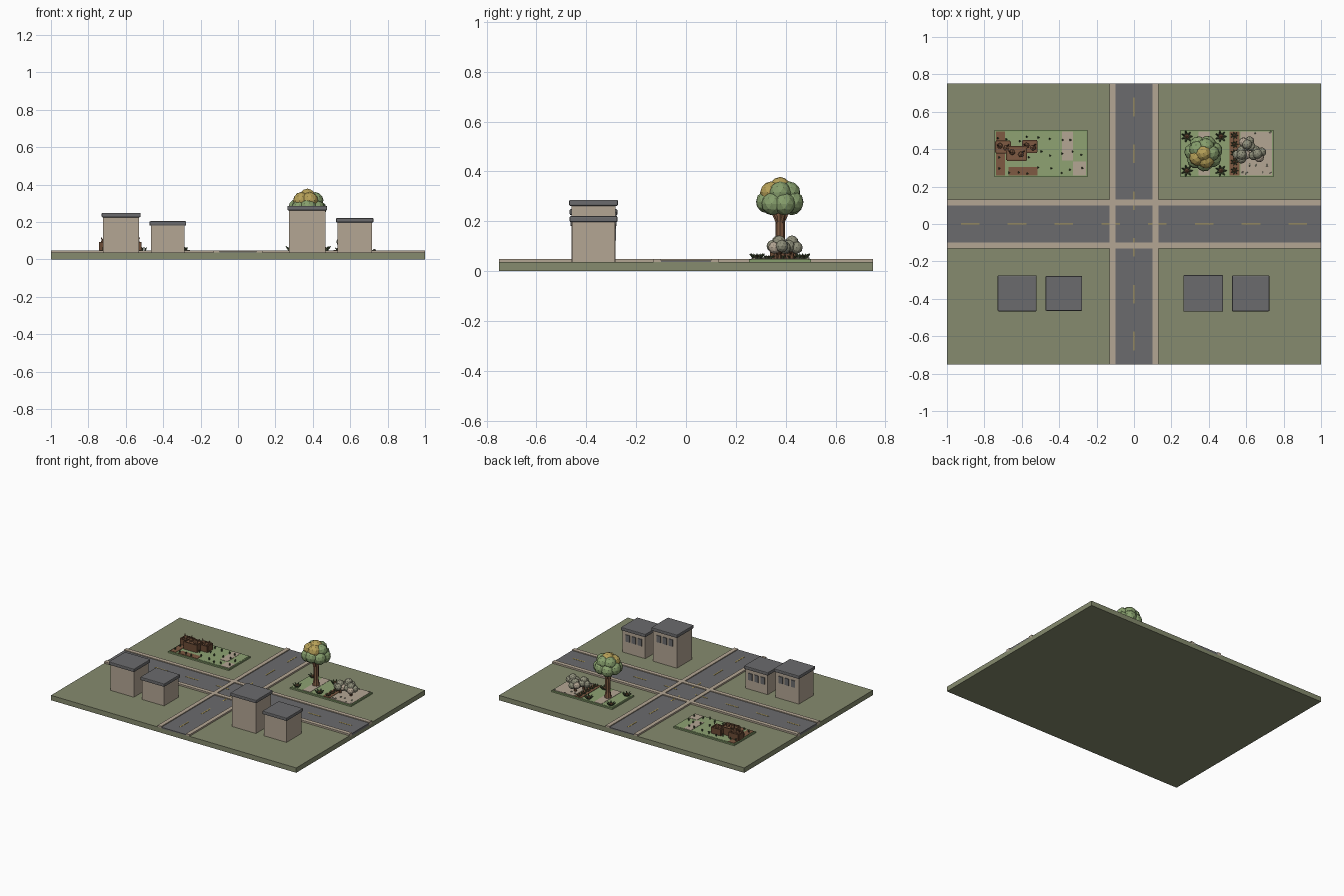
import bpy, bmesh, math, random
from mathutils import Vector, Matrix

random.seed(4)
if "Cube" in bpy.data.objects:
    bpy.data.objects.remove(bpy.data.objects["Cube"], do_unlink=True)


def material(name, rgb):
    """Flat material from an sRGB colour in 0-255."""
    lin = [((c / 255 + 0.055) / 1.055) ** 2.4 for c in rgb] + [1]
    m = bpy.data.materials.new(name)
    m.use_nodes = True
    m.diffuse_color = lin
    m.node_tree.nodes["Principled BSDF"].inputs["Base Color"].default_value = lin
    return m


GRASS = material("olive_grass", (134, 139, 110))
ROAD = material("asphalt_grey", (107, 107, 109))
STONE = material("beige_stone", (180, 166, 148))
YELLOW = material("ochre_yellow", (182, 160, 88))
LAWN = material("lawn_green", (142, 162, 114))
SOIL = material("soil_brown", (126, 90, 66))
LEAF = material("leaf_green", (134, 158, 108))
DARK = material("dark_foliage", (78, 92, 62))
SHRUB = material("grey_shrub", (142, 142, 122))
WOOD = material("dark_wood", (108, 76, 54))


class Part:
    """Collects primitives into one flat-shaded object."""

    def __init__(self, name, *mats):
        self.name, self.mats, self.bm = name, mats, bmesh.new()

    def tag(self, verts, mat):
        for f in {f for v in verts for f in v.link_faces}:
            f.material_index = mat

    def box(self, x0, x1, y0, y1, z0, z1, mat=0):
        m = Matrix.Translation(((x0 + x1) / 2, (y0 + y1) / 2, (z0 + z1) / 2))
        m = m @ Matrix.Diagonal((x1 - x0, y1 - y0, z1 - z0, 1))
        self.tag(bmesh.ops.create_cube(self.bm, size=1, matrix=m)["verts"], mat)

    def ball(self, at, r, squash=1.0, mat=0, detail=2):
        m = Matrix.Translation(at) @ Matrix.Rotation(random.uniform(0, 3), 4, 'Z')
        m = m @ Matrix.Diagonal((1, 1, squash, 1))
        new = bmesh.ops.create_icosphere(self.bm, subdivisions=detail, radius=r, matrix=m)
        self.tag(new["verts"], mat)

    def rod(self, a, b, r0, r1, sides=6, mat=0):
        a, b = Vector(a), Vector(b)
        rot = (b - a).to_track_quat('Z', 'Y').to_matrix().to_4x4()
        new = bmesh.ops.create_cone(self.bm, cap_ends=True, segments=sides, radius1=r0, radius2=r1,
                                    depth=(b - a).length, matrix=Matrix.Translation((a + b) / 2) @ rot)
        self.tag(new["verts"], mat)

    def finish(self, bevel=0):
        me = bpy.data.meshes.new(self.name)
        self.bm.to_mesh(me)
        self.bm.free()
        for m in self.mats:
            me.materials.append(m)
        ob = bpy.data.objects.new(self.name, me)
        bpy.context.scene.collection.objects.link(ob)
        if bevel:
            mod = ob.modifiers.new("Bevel", 'BEVEL')
            mod.width, mod.segments = bevel, 2
        return ob


G = 0.036      # ground level
P = 0.048      # plot level

# Ground slab
p = Part("ground", GRASS)
p.box(-1, 1, -0.75, 0.75, 0, G)
p.finish()

# Crossing roads with kerbside pavements
p = Part("roads", ROAD)
p.box(-1, 1, -0.1, 0.1, G - 0.01, 0.042)
p.box(-0.1, 0.1, -0.75, 0.75, G - 0.01, 0.0415)
p.finish()
p = Part("pavements", STONE)
for s in (-1, 1):
    p.box(-1, 1, s * 0.115 - 0.015, s * 0.115 + 0.015, G - 0.01, 0.048)
    p.box(s * 0.115 - 0.015, s * 0.115 + 0.015, -0.75, 0.75, G - 0.01, 0.0478)
p.finish()

# Lane dashes
p = Part("lane_dashes", YELLOW)
for i in range(8):
    c = -0.875 + i * 0.25
    p.box(c - 0.05, c + 0.05, -0.004, 0.004, 0.04, 0.0435)
    if abs(c) < 0.7:
        p.box(-0.004, 0.004, c - 0.05, c + 0.05, 0.04, 0.0433)
p.finish()

# Houses: centre x, half width, half depth, wall top
for i, (cx, hw, hd, top) in enumerate([(-0.625, 0.096, 0.086, 0.225), (-0.375, 0.09, 0.083, 0.18),
                                       (0.37, 0.098, 0.088, 0.262), (0.624, 0.092, 0.086, 0.197)]):
    cy = -0.371
    w = Part(f"house_walls_{i + 1}", STONE)
    w.box(cx - hw, cx + hw, cy - hd, cy + hd, G - 0.005, top)
    w.finish()
    r = Part(f"house_roof_{i + 1}", ROAD)
    r.box(cx - hw - 0.008, cx + hw + 0.008, cy - hd - 0.01, cy + hd + 0.01, top, top + 0.024)
    r.finish(0.005)
    n = Part(f"house_windows_{i + 1}", ROAD)
    for k in (-1, 0, 1):
        wx = cx + k * 0.05
        n.box(wx - 0.016, wx + 0.016, cy + hd - 0.004, cy + hd + 0.005, top - 0.075, top - 0.025)
    n.finish()

# Garden plots: lawn base, paving and soil patches
p = Part("garden_bases", LEAF, LAWN)
for cx in (-0.4975, 0.4975):
    p.box(cx - 0.248, cx + 0.248, 0.252, 0.502, G - 0.01, P - 0.002)
    p.box(cx - 0.24, cx + 0.24, 0.26, 0.494, G, P, 1)
p.finish()
p = Part("garden_paving", STONE)
for x0, x1, y0, y1 in [(-0.385, -0.325, 0.34, 0.494), (-0.325, -0.257, 0.26, 0.335),
                       (0.345, 0.405, 0.26, 0.494), (0.57, 0.737, 0.26, 0.494)]:
    p.box(x0, x1, y0, y1, G, P + 0.002)
p.finish()
p = Part("garden_soil", SOIL)
for x0, x1, y0, y1 in [(-0.737, -0.69, 0.26, 0.494), (-0.67, -0.515, 0.26, 0.305),
                       (0.51, 0.565, 0.26, 0.494)]:
    p.box(x0, x1, y0, y1, G, P + 0.0025)
p.finish()

# Raised wooden planters with crops
p = Part("planters", SOIL, WOOD)
for cx, cy, hx, hy, h in [(-0.7, 0.412, 0.038, 0.03, 0.045), (-0.557, 0.414, 0.038, 0.03, 0.045),
                          (-0.628, 0.378, 0.052, 0.036, 0.055)]:
    p.box(cx - hx, cx + hx, cy - hy, cy + hy, P, P + h - 0.008)
    for s in (-1, 1):
        p.box(cx - hx, cx + hx, cy + s * hy - 0.004, cy + s * hy + 0.004, P, P + h, 1)
        p.box(cx + s * hx - 0.004, cx + s * hx + 0.004, cy - hy, cy + hy, P, P + h, 1)
        p.ball((cx + s * hx * 0.45, cy - s * 0.006, P + h), 0.017, 0.9, 0, 1)
        p.rod((cx + s * hx * 0.45, cy, P + h), (cx + s * hx * 0.8, cy + 0.012, P + h + 0.022), 0.005, 0.003, 5, 1)
p.finish()

# Grass tufts on the first plot
p = Part("grass_tufts", DARK)
for i in range(26):
    x = -0.73 + (i % 9) * 0.056 + random.uniform(-0.012, 0.012)
    y = 0.285 + (i // 9) * 0.088 + random.uniform(-0.02, 0.02)
    for a in (0, 2.1, 4.2):
        p.rod((x, y, P - 0.002), (x + 0.006 * math.cos(a), y + 0.006 * math.sin(a), P + 0.018), 0.004, 0.001, 4)
p.finish()

# Tree trunk with branches
p = Part("tree_trunk", SOIL)
T = Vector((0.372, 0.378, 0))
p.rod(T + Vector((0, 0, P - 0.004)), T + Vector((0, 0, 0.09)), 0.026, 0.018, 8)
p.rod(T + Vector((0, 0, 0.09)), T + Vector((0, 0, 0.26)), 0.018, 0.02, 8)
for k in range(4):
    a = k * math.pi / 2 + 0.5
    out = Vector((math.cos(a), math.sin(a), 0))
    p.rod(T + Vector((0, 0, 0.18)), T + out * 0.04 + Vector((0, 0, 0.25)), 0.011, 0.008)
p.finish()

# Faceted crown: lower ring, upper ring and top
p = Part("tree_crown", LEAF, YELLOW)
for k in range(7):
    a = k * math.tau / 7 + 0.3
    p.ball(T + Vector((0.058 * math.cos(a), 0.052 * math.sin(a), 0.27 + 0.008 * (k % 2))), 0.046, 1, 0)
for k in range(5):
    a = k * math.tau / 5
    p.ball(T + Vector((0.04 * math.cos(a), 0.038 * math.sin(a), 0.315)), 0.045, 1, 1 if k in (3, 4) else 0)
p.ball(T + Vector((0, 0, 0.335)), 0.043, 1, 1)
p.finish()

# Low rosette plants around the tree and along the soil strip
p = Part("rosette_plants", DARK, WOOD)
spots = [(x, y, 0.03) for x in (0.283, 0.465) for y in (0.285, 0.468)]
spots += [(0.537, 0.285 + i * 0.047, 0.02) for i in range(5)]
for x, y, r in spots:
    p.ball((x, y, P + 0.006), r * 0.5, 0.9, 1, 1)
    for k in range(7):
        a = k * math.tau / 7
        d = Vector((math.cos(a), math.sin(a), 0))
        p.rod(Vector((x, y, P)) + d * r * 0.2, Vector((x, y, P + r * 0.7)) + d * r, r * 0.3, r * 0.08, 4)
p.finish()

# Shrub grove on branching stems
p = Part("shrubs", SHRUB, WOOD, STONE)
for i, (cx, cy) in enumerate([(0.575, 0.37), (0.605, 0.425), (0.66, 0.375)]):
    foot = Vector((cx, cy, P))
    p.rod(foot, foot + Vector((0, 0, 0.04)), 0.01, 0.008, 6, 1)
    for k in range(4):
        a = k * math.tau / 4 + i
        d = Vector((0.024 * math.cos(a), 0.022 * math.sin(a), 0))
        p.rod(foot + Vector((0, 0, 0.015)), foot + d + Vector((0, 0, 0.045)), 0.005, 0.004, 5, 1)
        p.ball(foot + d + Vector((0, 0, 0.046 + 0.006 * (k % 2))), 0.025, 1, 2 if k == i else 0)
    p.ball(foot + Vector((0, 0, 0.068)), 0.027, 1, 0)
p.finish()

# Pebbles on the paving
p = Part("pebbles", SHRUB)
for i in range(12):
    x, y = random.uniform(0.58, 0.73), random.choice((0.27, 0.31, 0.45, 0.48)) + random.uniform(0, 0.01)
    p.ball((x, y, P + 0.003), random.uniform(0.005, 0.009), 0.7, 0, 1)
p.finish()
